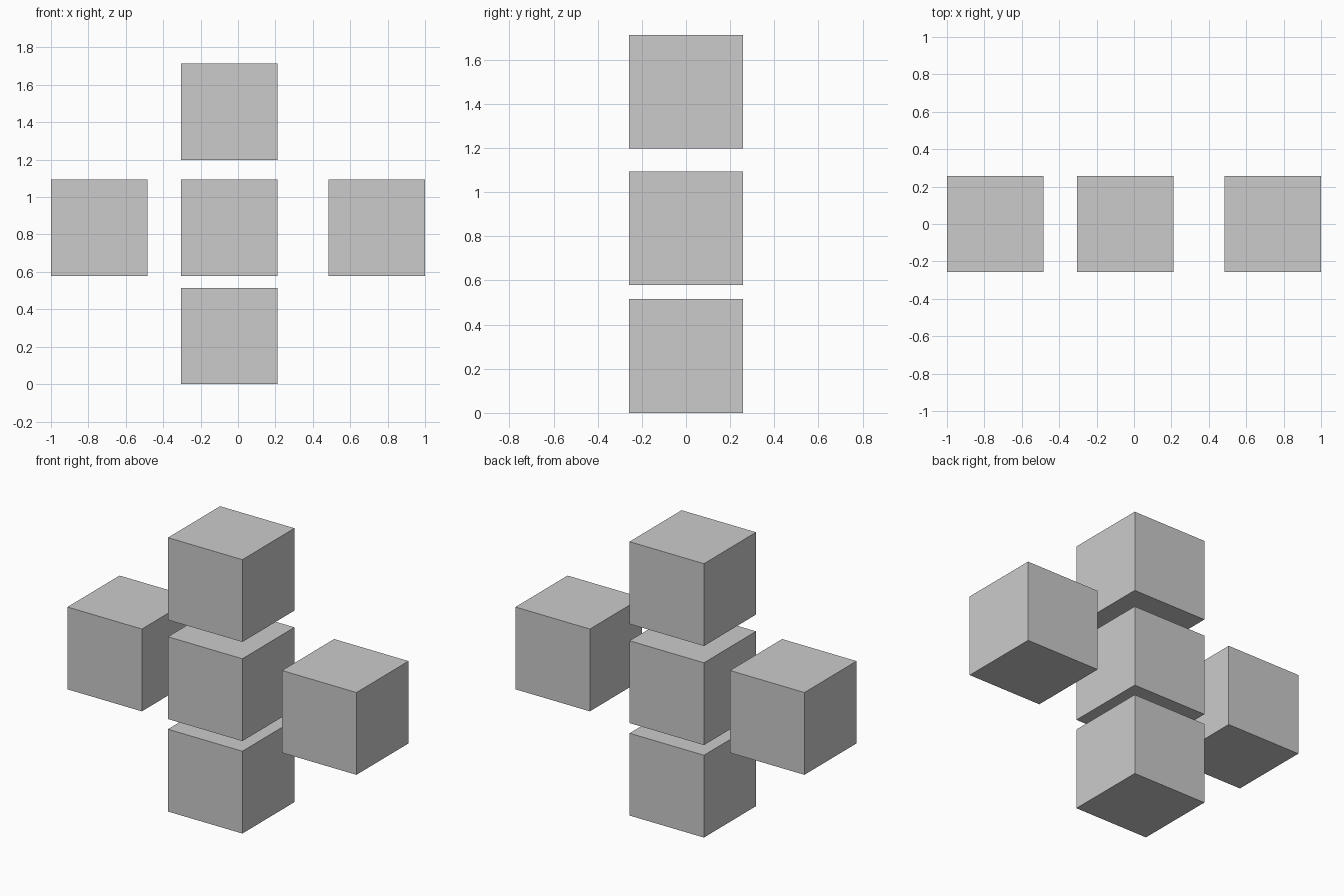
import bpy

if "Cube" in bpy.data.objects:
    bpy.data.objects.remove(bpy.data.objects["Cube"])

SIZE = 0.515      # edge length shared by all cubes
COLUMN_X = -0.047  # the column sits slightly off centre
MID_Z = 0.836


def cube(name, x, z):
    bpy.ops.mesh.primitive_cube_add(size=SIZE, location=(x, 0, z))
    bpy.context.object.name = name


# Vertical column of three cubes
cube("bottom_cube", COLUMN_X, SIZE / 2)
cube("middle_cube", COLUMN_X, MID_Z)
cube("top_cube", COLUMN_X, 1.456)

# Side cubes level with the middle one
for name, side in (("left_cube", -1), ("right_cube", 1)):
    cube(name, side * (1 - SIZE / 2), MID_Z)
